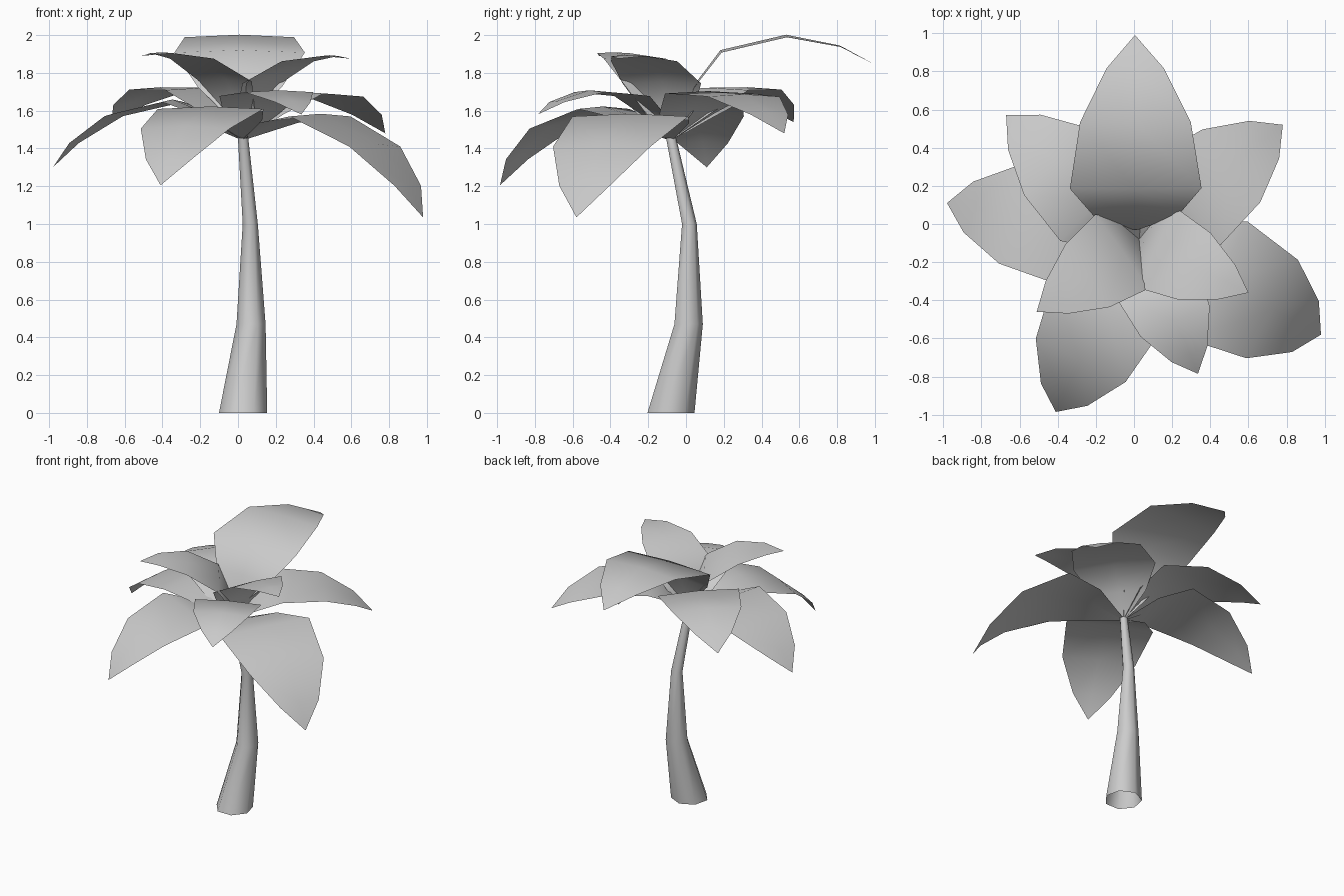
import bpy, math
from mathutils import Vector

if "Cube" in bpy.data.objects:
    bpy.data.objects.remove(bpy.data.objects["Cube"])

Z = Vector((0, 0, 1))


def make(name, verts, faces):
    me = bpy.data.meshes.new(name)
    me.from_pydata([tuple(v) for v in verts], [], faces)
    me.polygons.foreach_set("use_smooth", [True] * len(faces))
    ob = bpy.data.objects.new(name, me)
    bpy.context.collection.objects.link(ob)
    return ob


# Trunk: tapering seven-sided open tube along a bent path (x, y, z, radius)
rings = [(0.027, -0.086, 0, 0.131), (0.069, 0.01, 0.47, 0.079),
         (0.065, 0.016, 1.0, 0.041), (0.027, -0.08, 1.455, 0.028)]
N = 7
verts = [(x + r * math.cos(2 * math.pi * (i + 0.75) / N),
          y + r * math.sin(2 * math.pi * (i + 0.75) / N), z)
         for x, y, z, r in rings for i in range(N)]
faces = [(k * N + i, k * N + (i + 1) % N, (k + 1) * N + (i + 1) % N, (k + 1) * N + i)
         for k in range(len(rings) - 1) for i in range(N)]
make("trunk", verts, faces)

# Leaf shape: distance from root, angle above the root-tip line, half width, midrib rise
LENGTH = 1.147
stations = [(0.0, 45, 0.012, 0.0), (0.23, 44, 0.22, 0.01), (0.475, 36, 0.345, 0.015),
            (0.785, 18.3, 0.29, 0.015), (1.01, 7, 0.15, 0.008)]


def leaf(name, tip, root=(0.027, -0.08, 1.445), curl=1.0, wide=1.0):
    """One arched leaf, scaled and pitched so that it runs from root to tip."""
    root, tip = Vector(root), Vector(tip)
    d = tip - root
    s = d.length / LENGTH
    fwd = Vector((d.x, d.y, 0)).normalized()
    side = Z.cross(fwd)
    pitch = math.asin(d.z / d.length)
    up = Z * math.cos(pitch) - fwd * math.sin(pitch)
    verts, faces = [], []
    for dist, ang, half, rise in stations:
        a = pitch + math.radians(ang * curl)
        c = root + (fwd * math.cos(a) + Z * math.sin(a)) * dist * s
        w = side * half * s * wide
        verts += [c - w, c + up * rise * s, c + w]
    for k in range(len(stations) - 1):
        for j in (0, 1):
            a = 3 * k + j
            faces.append((a, a + 3, a + 4, a + 1))
    n = len(verts)
    verts.append(tip)
    faces += [(n - 3, n, n - 2), (n - 2, n, n - 1)]
    make(name, verts, faces)


# Crown: lower drooping leaves, then the upper upright ones
leaf("leaf_left", (-0.98, 0.11, 1.30))
leaf("leaf_back_left", (-0.67, 0.57, 1.54))
leaf("leaf_back_right", (0.78, 0.52, 1.48))
leaf("leaf_right", (0.98, -0.58, 1.035))
leaf("leaf_front_left", (-0.41, -0.985, 1.205))
leaf("leaf_front_right", (0.335, -0.785, 1.58))
leaf("upper_leaf_left", (-0.51, -0.46, 1.89))
leaf("upper_leaf_right", (0.60, -0.36, 1.875))
leaf("upper_leaf_back", (0.005, 0.99, 1.85), (0.01, -0.03, 1.52), 1.19, 1.07)
